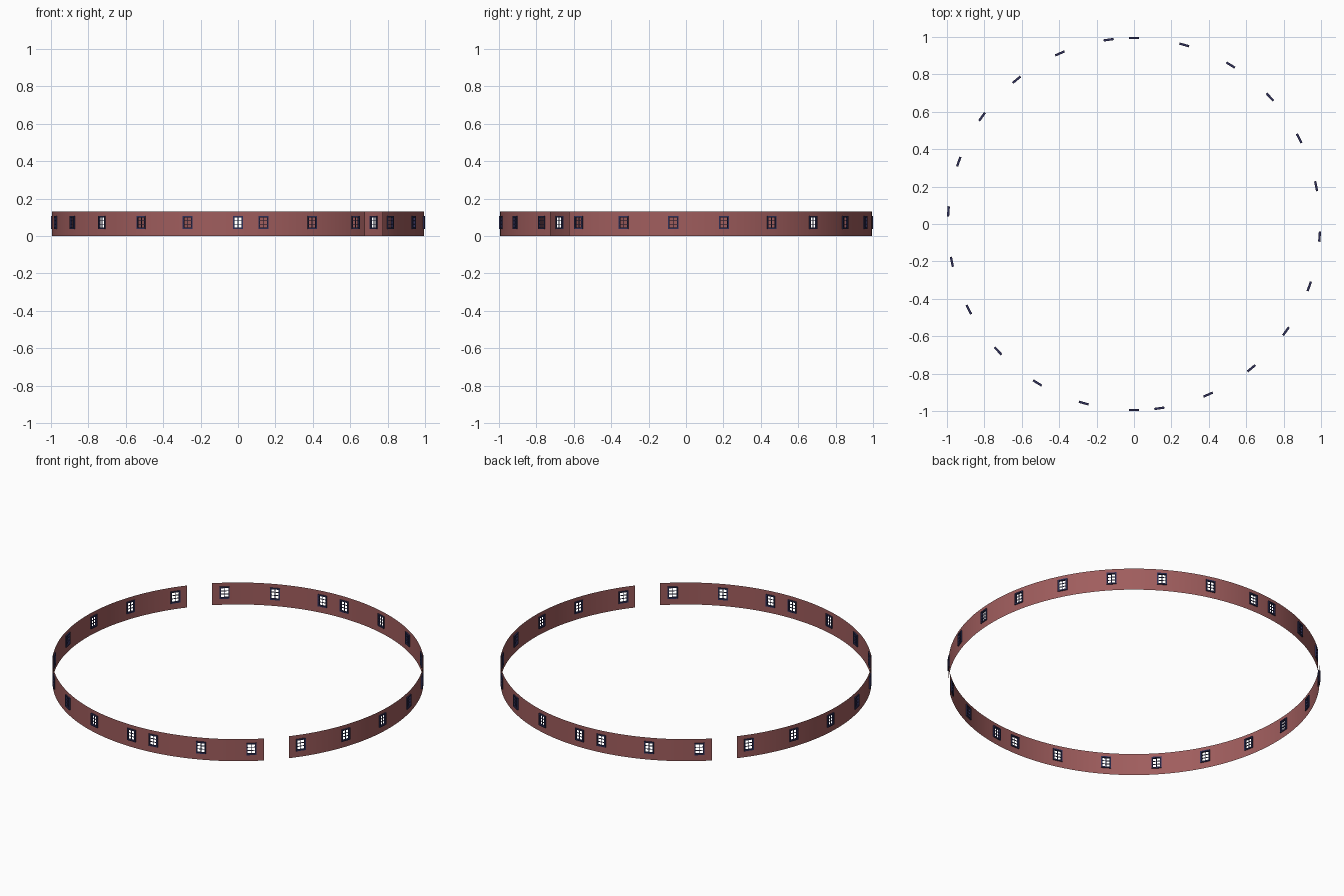
import bpy, bmesh, math
from mathutils import Matrix

if "Cube" in bpy.data.objects:
    bpy.data.objects.remove(bpy.data.objects["Cube"])

R, H = 0.9935, 0.13            # ring radius, wall height
STEP = 360 / 23                # angle between windows
W, Z0, Z1 = 0.054, 0.037, 0.107  # window outer size
B, D = 0.007, 0.012            # frame border and depth
HOLE = math.degrees((W / 2 - B / 2) / R)
STARTS = (90, -90)             # the two halves are half-turn copies


def material(name, rgb):
    m = bpy.data.materials.new(name)
    m.diffuse_color = (*rgb, 1)
    m.use_nodes = True
    m.node_tree.nodes["Principled BSDF"].inputs["Base Color"].default_value = m.diffuse_color
    return m


BRICK = material("brick_red", (0.35, 0.11, 0.11))
NAVY = material("navy_frame", (0.03, 0.03, 0.10))


def finish(bm, name, mat):
    me = bpy.data.meshes.new(name)
    bm.to_mesh(me)
    bm.free()
    me.materials.append(mat)
    ob = bpy.data.objects.new(name, me)
    bpy.context.collection.objects.link(ob)
    return ob


def window_angles(start):
    return [start - i * STEP for i in range(12)]


# wall: thin curved sheet between the two gaps, with window openings
def wall(name, first, count):
    bm = bmesh.new()
    all_windows = [a + 360 * k for s in STARTS for a in window_angles(s) for k in (-1, 0, 1, 2)]
    a0, a1 = first, first + count
    holes = sorted(a for a in all_windows if a0 < a < a1)
    cuts = {a0, a1}
    cuts.update(a0 + (a1 - a0) * i / 88 for i in range(88))
    cuts = {c for c in cuts if all(abs(c - h) > HOLE + 0.3 for h in holes)}
    for h in holes:
        cuts.update((h - HOLE, h, h + HOLE))
    cuts = sorted(cuts)
    zs = (0, Z0 + B / 2, Z1 - B / 2, H)
    grid = [[bm.verts.new((R * math.cos(math.radians(c)), R * math.sin(math.radians(c)), z))
             for z in zs] for c in cuts]
    for i in range(len(cuts) - 1):
        mid = (cuts[i] + cuts[i + 1]) / 2
        opening = any(abs(mid - h) < HOLE for h in holes)
        for j in range(3):
            if not (opening and j == 1):
                bm.faces.new((grid[i][j], grid[i + 1][j], grid[i + 1][j + 1], grid[i][j + 1]))
    ob = finish(bm, name, BRICK)
    for p in ob.data.polygons:
        p.use_smooth = True


GAP = -43 + 0.02               # centre of the front-right gap
HALF = STEP / 4
wall("wall_back_right", GAP + HALF, 180 - 2 * HALF)
wall("wall_front_left", GAP + 180 + HALF, 180 - 2 * HALF)


def bar(bm, mat, x, z, sx, sz, d):
    # x runs along the wall, y points outward
    bmesh.ops.create_cube(bm, size=1, matrix=mat @ Matrix.Translation((x, 0, z))
                          @ Matrix.Diagonal((sx, d, sz, 1)))


# windows: outer frame plus glazing bars, two panes wide and three high
for s, side in zip(STARTS, ("back_right", "front_left")):
    frames, glazing = bmesh.new(), bmesh.new()
    zc, h = (Z0 + Z1) / 2, Z1 - Z0
    for a in window_angles(s):
        mat = Matrix.Rotation(math.radians(a - 90), 4, 'Z') @ Matrix.Translation((0, R, 0))
        for k in (-1, 1):
            bar(frames, mat, k * (W - B) / 2, zc, B, h, D)
            bar(frames, mat, 0, zc + k * (h - B) / 2, W - 2 * B, B, D)
            bar(glazing, mat, 0, zc + k * (h - 2 * B) / 6, W - 2 * B, 0.003, 0.004)
        bar(glazing, mat, 0, zc, 0.003, h - 2 * B, 0.004)
    finish(frames, "window_frames_" + side, NAVY)
    finish(glazing, "glazing_bars_" + side, NAVY)
